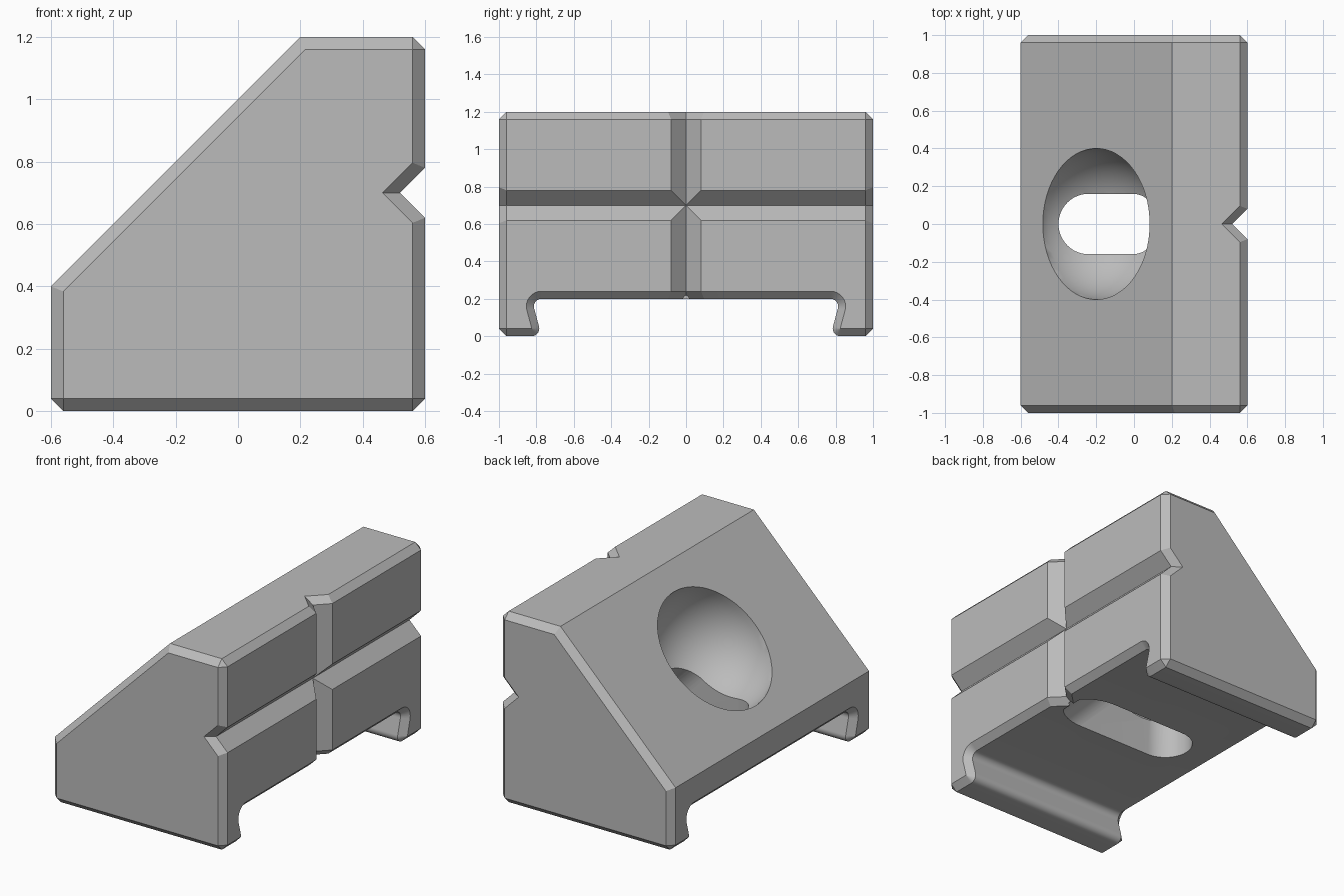
import bpy, bmesh, math
from mathutils import Vector, Matrix

cube = bpy.data.objects.get("Cube")
if cube:
    bpy.data.objects.remove(cube, do_unlink=True)

CHAMFER = 0.04


def link(name, bm):
    bmesh.ops.recalc_face_normals(bm, faces=bm.faces)
    mesh = bpy.data.meshes.new(name)
    bm.to_mesh(mesh)
    bm.free()
    obj = bpy.data.objects.new(name, mesh)
    bpy.context.collection.objects.link(obj)
    return obj


def prism(name, points, place, half):
    """Extrude a 2D profile both ways; place(a, b, t) gives the 3D point."""
    bm = bmesh.new()
    ends = [[bm.verts.new(place(a, b, t)) for a, b in points] for t in (-half, half)]
    for ring in ends:
        bm.faces.new(ring)
    for i in range(len(points)):
        j = (i + 1) % len(points)
        bm.faces.new((ends[0][i], ends[0][j], ends[1][j], ends[1][i]))
    return link(name, bm)


def cut(body, cutter):
    cutter.hide_render = True
    mod = body.modifiers.new("cut", "BOOLEAN")
    mod.operation = "DIFFERENCE"
    mod.solver = "EXACT"
    mod.object = cutter
    bpy.context.view_layer.objects.active = body
    bpy.ops.object.modifier_apply(modifier=mod.name)
    bpy.data.objects.remove(cutter, do_unlink=True)


def fillet(prev, corner, nxt, r, steps=8):
    """Arc points rounding one profile corner."""
    c = Vector(corner)
    u, v = (Vector(prev) - c).normalized(), (Vector(nxt) - c).normalized()
    half = math.acos(u.dot(v)) / 2
    centre = c + (u + v).normalized() * (r / math.sin(half))
    start = c + u * (r / math.tan(half)) - centre
    end = c + v * (r / math.tan(half)) - centre
    sweep = math.pi - 2 * half
    pts = []
    for i in range(steps + 1):
        t = i / steps
        p = (start * math.sin((1 - t) * sweep) + end * math.sin(t * sweep)) / math.sin(sweep)
        pts.append(tuple(centre + p))
    return pts


# Wedge-shaped body
body = prism("bracket_body",
             [(-0.6, 0), (0.6, 0), (0.6, 1.2), (0.2, 1.2), (-0.6, 0.4)],
             lambda a, b, t: (a, t, b), 1.0)

# Undercut channel with rounded lips
lip = (0.772, 0)
top = (0.772 + 0.2 * math.tan(math.radians(15)), 0.2)
side = fillet((1, 0), lip, top, 0.041) + fillet(lip, top, (0, 0.2), 0.04)
side = [(side[0][0], -0.2)] + side
channel = side + [(-y, z) for y, z in reversed(side)]
cut(body, prism("channel_cutter", channel, lambda a, b, t: (t, a, b), 1.0))

# Crossed V grooves on the mating face
vee = [(0.52, 0), (0.72, 0.2), (0.72, -0.2)]
cut(body, prism("cross_groove_cutter", vee, lambda a, b, t: (a, t, 0.7 + b), 1.5))
cut(body, prism("upright_groove_cutter", vee, lambda a, b, t: (a, b, 0.7 + t), 1.5))


# Chamfers on the ends and outer rims
def near(value, target):
    return abs(value - target) < 1e-3


def chamfered(edge):
    p, q = (v.co for v in edge.verts)

    def both(rule):
        return rule(p) and rule(q)
    return (any(both(lambda c: near(c.y, s)) for s in (-1, 1))
            or any(both(lambda c: near(c.x, s) and c.z < 0.3) for s in (-0.6, 0.6))
            or any(both(lambda c: near(c.z, h) and c.x > 0.5) for h in (0.2, 1.2)))


bm = bmesh.new()
bm.from_mesh(body.data)
bmesh.ops.remove_doubles(bm, verts=bm.verts, dist=1e-5)
bmesh.ops.dissolve_limit(bm, angle_limit=0.002, verts=bm.verts, edges=bm.edges)
bmesh.ops.bevel(bm, geom=[e for e in bm.edges if chamfered(e)], offset=CHAMFER,
                offset_type="OFFSET", segments=1, profile=0.5, affect="EDGES",
                clamp_overlap=False)
bmesh.ops.recalc_face_normals(bm, faces=bm.faces)
bm.to_mesh(body.data)
bm.free()

# Spherical socket in the sloped face
bm = bmesh.new()
bmesh.ops.create_uvsphere(bm, u_segments=64, v_segments=32, radius=0.4,
                          matrix=Matrix.Translation((-0.2, 0, 0.8))
                          @ Matrix.Rotation(math.radians(-45), 4, "Y"))
cut(body, link("socket_cutter", bm))

# Fan-shaped screw slot: a wedge closed by two round bores
pivot = Vector((-0.24, 0, 0.72))
R, REACH = 0.16, 0.62
cut(body, prism("slot_cutter",
                [(pivot.x, pivot.z), (pivot.x, pivot.z - REACH),
                 (pivot.x + REACH, pivot.z - REACH)],
                lambda a, b, t: (a, t, b), R))
for angle, length in ((0, REACH), (45, REACH * math.sqrt(2))):
    turn = Matrix.Rotation(math.radians(-angle), 4, "Y")
    bm = bmesh.new()
    bmesh.ops.create_cone(bm, cap_ends=True, segments=48, radius1=R, radius2=R, depth=length,
                          matrix=Matrix.Translation(pivot) @ turn
                          @ Matrix.Translation((0, 0, -length / 2)))
    cut(body, link("bore_cutter", bm))

# Single grey finish
grey = bpy.data.materials.new("plain_grey")
grey.use_nodes = True
colour = (0.5, 0.5, 0.5, 1)
grey.diffuse_color = colour
for node in grey.node_tree.nodes:
    if node.type == "BSDF_PRINCIPLED":
        node.inputs["Base Color"].default_value = colour
body.data.materials.clear()
body.data.materials.append(grey)
for poly in body.data.polygons:
    poly.material_index = 0

bpy.ops.object.select_all(action="DESELECT")
body.select_set(True)
bpy.context.view_layer.objects.active = body
bpy.ops.object.shade_smooth_by_angle(angle=math.radians(30))
